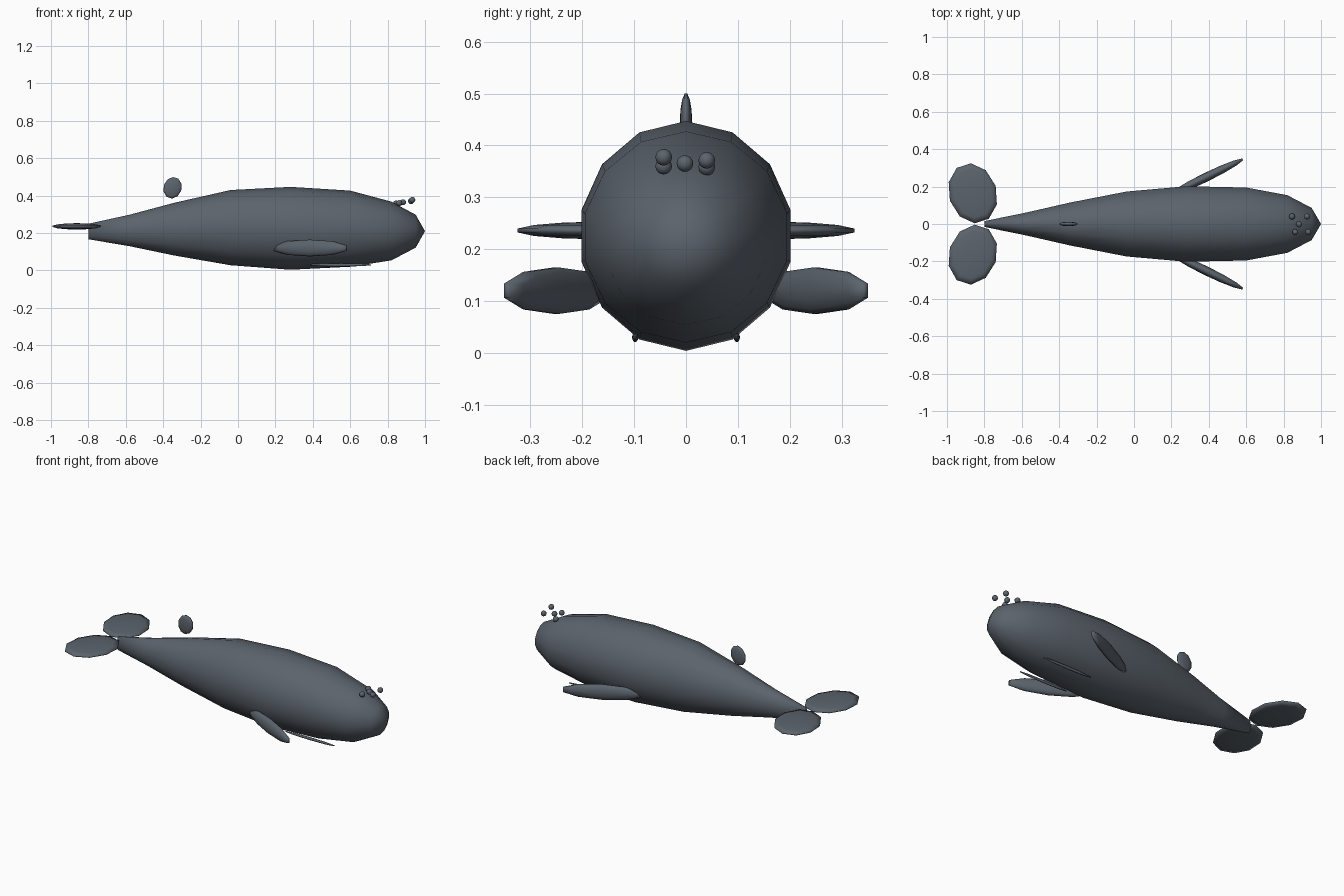
import bpy
import bmesh
from math import sin, cos, pi, radians
from mathutils import Matrix, Vector

default = bpy.data.objects.get("Cube")
if default:
    bpy.data.objects.remove(default, do_unlink=True)

SKIN = (0.105, 0.125, 0.15, 1)
skin = bpy.data.materials.new("slate_grey_skin")
skin.use_nodes = True
skin.diffuse_color = SKIN
skin.node_tree.nodes["Principled BSDF"].inputs["Base Color"].default_value = SKIN


def finish(name, bm):
    """Turn a bmesh into a smooth-shaded, coloured object."""
    bmesh.ops.recalc_face_normals(bm, faces=bm.faces)
    mesh = bpy.data.meshes.new(name)
    bm.to_mesh(mesh)
    bm.free()
    mesh.materials.append(skin)
    for poly in mesh.polygons:
        poly.use_smooth = True
    obj = bpy.data.objects.new(name, mesh)
    bpy.context.collection.objects.link(obj)
    return obj


def ellipsoid(name, centre, radii, turn=Matrix(), segments=10, rings=7):
    """Low-poly ellipsoid with its poles on local z."""
    bm = bmesh.new()
    bmesh.ops.create_uvsphere(bm, u_segments=segments, v_segments=rings, radius=1)
    bm.transform(Matrix.Translation(centre) @ turn @ Matrix.Diagonal((*radii, 1)))
    return finish(name, bm)


def body():
    """Fourteen-sided loft from the tail stock to the nose."""
    # x, half width, top z, bottom z
    stations = [(-0.80, 0.016, 0.25, 0.167), (-0.58, 0.062, 0.298, 0.13),
                (-0.34, 0.118, 0.362, 0.08), (-0.04, 0.178, 0.43, 0.028),
                (0.28, 0.207, 0.447, 0.004), (0.60, 0.2, 0.427, 0.02),
                (0.82, 0.158, 0.368, 0.054), (0.95, 0.088, 0.298, 0.122)]
    sides = 14
    bm = bmesh.new()
    loops = []
    for x, width, top, bottom in stations:
        mid, half = (top + bottom) / 2, (top - bottom) / 2
        angles = [2 * pi * i / sides for i in range(sides)]
        loops.append([bm.verts.new((x, width * sin(a), mid + half * cos(a)))
                      for a in angles])
    for a, b in zip(loops, loops[1:]):
        for i in range(sides):
            j = (i + 1) % sides
            bm.faces.new((a[i], a[j], b[j], b[i]))
    nose = bm.verts.new((1, 0, 0.21))
    for i in range(sides):
        bm.faces.new((loops[-1][i], loops[-1][(i + 1) % sides], nose))
    bm.faces.new(loops[0])
    return finish("body", bm)


body()

# Paired fins on the left (+y) and right (-y) flanks
stand_y = Matrix.Rotation(radians(90), 4, "X")
for side, label in ((1, "far"), (-1, "near")):
    ellipsoid(f"{label}_tail_fluke", (-0.862, side * 0.164, 0.236),
              (0.168, 0.132, 0.017), Matrix.Rotation(side * radians(108), 4, "Z"))
    ellipsoid(f"{label}_flipper", (0.385, side * 0.25, 0.12),
              (0.235, 0.046, 0.024),
              Matrix.Rotation(side * radians(26), 4, "Z") @ stand_y)
    ellipsoid(f"{label}_mouth_ridge", (0.55, side * 0.098, 0.03),
              (0.175, 0.009, 0.006), stand_y)

# Small upright fin above the back
ellipsoid("dorsal_fin", (-0.35, 0, 0.442), (0.06, 0.05, 0.012),
          stand_y @ Matrix.Rotation(radians(72), 4, "Z"))

# Cluster of spray drops at the blowhole
drops = [(0.845, 0.04, 0.358), (0.925, 0.04, 0.371), (0.882, -0.002, 0.365),
         (0.862, -0.043, 0.36), (0.932, -0.043, 0.377)]
for i, place in enumerate(drops):
    ellipsoid(f"spray_drop_{i + 1}", Vector(place), (0.016,) * 3, segments=12, rings=8)
